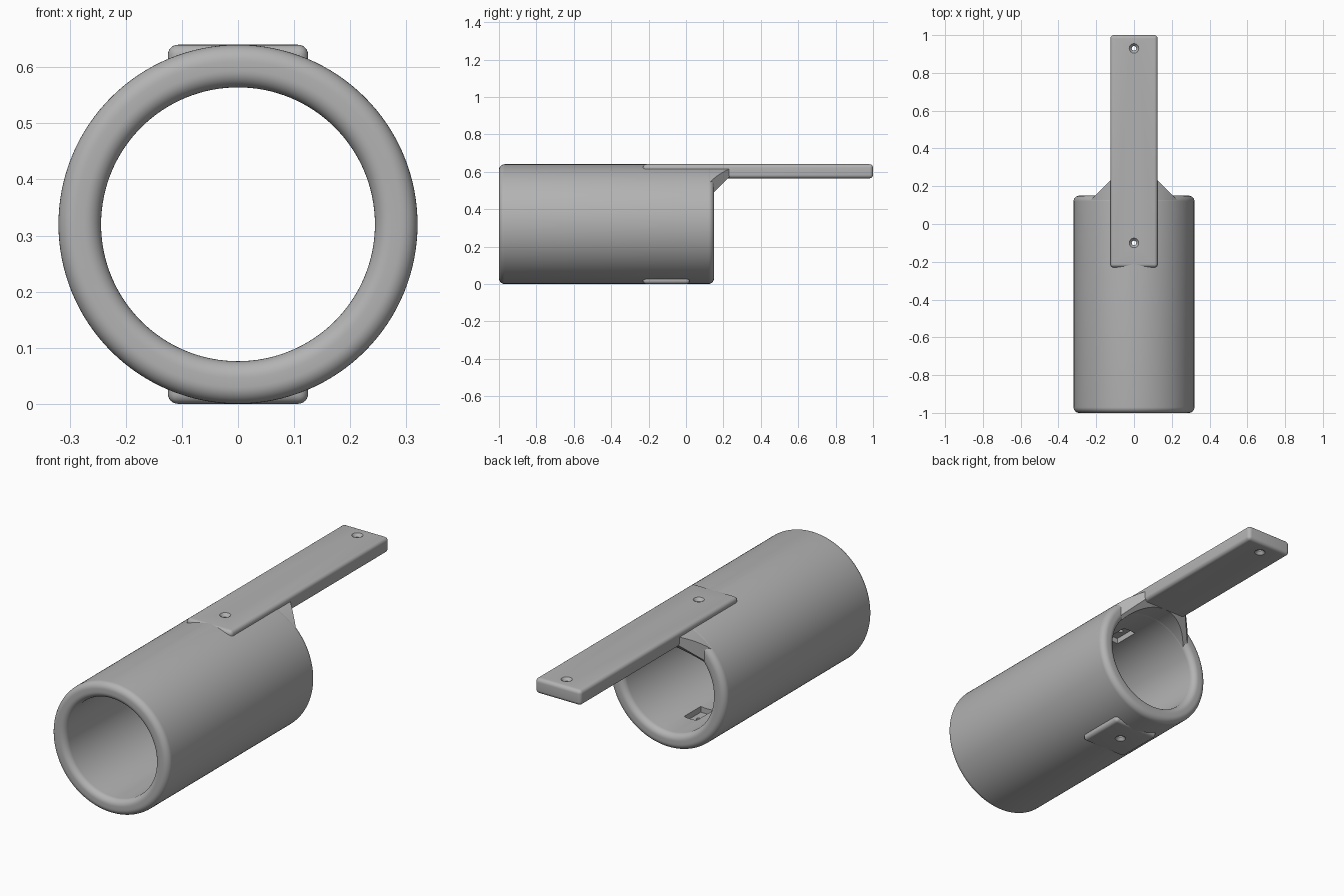
import bpy, bmesh, math
from mathutils import Vector, Matrix

old = bpy.data.objects.get("Cube")
if old:
    bpy.data.objects.remove(old)

R, WALL, RIM = 0.32, 0.076, 0.03
FRONT, BACK = -1.0, 0.15
INNER = R - WALL

grey = bpy.data.materials.new("plain grey")
grey.use_nodes = True
colour = (0.45, 0.45, 0.45, 1)
grey.diffuse_color = colour
grey.node_tree.nodes["Principled BSDF"].inputs["Base Color"].default_value = colour


def make(name, bm):
    bmesh.ops.recalc_face_normals(bm, faces=bm.faces)
    mesh = bpy.data.meshes.new(name)
    bm.to_mesh(mesh)
    bm.free()
    mesh.materials.append(grey)
    obj = bpy.data.objects.new(name, mesh)
    bpy.context.collection.objects.link(obj)
    return obj


def activate(obj):
    bpy.ops.object.select_all(action='DESELECT')
    obj.select_set(True)
    bpy.context.view_layer.objects.active = obj


def apply_modifiers(obj):
    activate(obj)
    for mod in list(obj.modifiers):
        bpy.ops.object.modifier_apply(modifier=mod.name)


def lathe(profile, steps, matrix, closed):
    """Turn (radius, height) points about z, then place them."""
    bm = bmesh.new()
    rings = [[bm.verts.new((r * math.cos(a), r * math.sin(a), h)) for r, h in profile]
             for a in (2 * math.pi * i / steps for i in range(steps))]
    n = len(profile)
    for i in range(steps):
        a, b = rings[i], rings[(i + 1) % steps]
        for j in range(n if closed else n - 1):
            k = (j + 1) % n
            bm.faces.new((a[j], b[j], b[k], a[k]))
    if not closed:
        bm.faces.new([ring[0] for ring in rings])
        bm.faces.new([ring[-1] for ring in rings])
    bm.transform(matrix)
    return bm


def box(name, low, high, bevel=0.0):
    low, high = Vector(low), Vector(high)
    bm = bmesh.new()
    bmesh.ops.create_cube(bm, size=1)
    bm.transform(Matrix.Translation((low + high) / 2) @ Matrix.Diagonal((*(high - low), 1)))
    if bevel:
        bmesh.ops.bevel(bm, geom=bm.edges[:], offset=bevel, segments=6,
                        profile=0.5, affect='EDGES')
    return make(name, bm)


# Tube with rounded rims
profile = []
corners = ((INNER + RIM, FRONT + RIM, 180), (R - RIM, FRONT + RIM, 270),
           (R - RIM, BACK - RIM, 0), (INNER + RIM, BACK - RIM, 90))
for r, h, start in corners:
    for i in range(9):
        a = math.radians(start + 90 * i / 8)
        profile.append((r + RIM * math.cos(a), h + RIM * math.sin(a)))
lay_down = Matrix.Translation((0, 0, R)) @ Matrix.Rotation(-math.pi / 2, 4, 'X')
tube = make("tube", lathe(profile, 128, lay_down, True))

# Long mounting plate and the short pad beneath
plate = box("mounting_plate", (-0.125, -0.23, 2 * R - 0.075), (0.125, 1, 2 * R), 0.018)
pad = box("lower_pad", (-0.125, -0.23, 0), (0.125, 0.02, 0.07), 0.018)

# Gusset: slice of tube wall tapering into the plate
bm = bmesh.new()
angles = [math.radians(35 + 110 * i / 48) for i in range(49)]
outline = [((R - 0.001) * math.cos(a), (R - 0.001) * math.sin(a)) for a in angles]
outline += [((INNER + 0.001) * math.cos(a), (INNER + 0.001) * math.sin(a))
            for a in reversed(angles)]
face = bm.faces.new([bm.verts.new((x, BACK - 0.05, z + R)) for x, z in outline])
extruded = bmesh.ops.extrude_face_region(bm, geom=[face])["geom"]
bmesh.ops.translate(bm, vec=(0, 0.15, 0),
                    verts=[v for v in extruded if isinstance(v, bmesh.types.BMVert)])
bmesh.ops.recalc_face_normals(bm, faces=bm.faces)
for point, normal in (((0.205, BACK, 0), (1, 1, 0)), ((-0.205, BACK, 0), (-1, 1, 0)),
                      ((0, BACK, 0.49), (0, 1, -1)), ((0, 0, 2 * R - 0.02), (0, 0, 1))):
    cut = bmesh.ops.bisect_plane(bm, geom=bm.verts[:] + bm.edges[:] + bm.faces[:],
                                 plane_co=point, plane_no=normal, clear_outer=True)
    edges = [e for e in cut["geom_cut"] if isinstance(e, bmesh.types.BMEdge)]
    bmesh.ops.holes_fill(bm, edges=edges, sides=0)
gusset = make("gusset", bm)

# Countersunk screw holes and pockets inside the wall
cutters = []


def screw_hole(y, low, high):
    shape = [(0.034, low - 0.01), (0.012, low + 0.015), (0.012, high - 0.015), (0.034, high + 0.01)]
    cutters.append(make("screw_hole_cutter", lathe(shape, 32, Matrix.Translation((0, y, 0)), False)))


screw_hole(0.93, 2 * R - 0.075, 2 * R)
screw_hole(-0.1, 0, 2 * R)
for low, high in ((0.05, 0.12), (2 * R - 0.12, 2 * R - 0.05)):
    cutters.append(box("pocket_cutter", (-0.035, -0.165, low), (0.035, -0.035, high)))

for obj in (tube, plate, pad):
    for cutter in cutters:
        mod = obj.modifiers.new("cut", 'BOOLEAN')
        mod.operation = 'DIFFERENCE'
        mod.solver = 'EXACT'
        mod.object = cutter
    apply_modifiers(obj)
for cutter in cutters:
    bpy.data.objects.remove(cutter)

# Smooth shading with crisp corners
for obj in (tube, plate, pad, gusset):
    activate(obj)
    bpy.ops.object.shade_smooth_by_angle(angle=math.radians(30))
